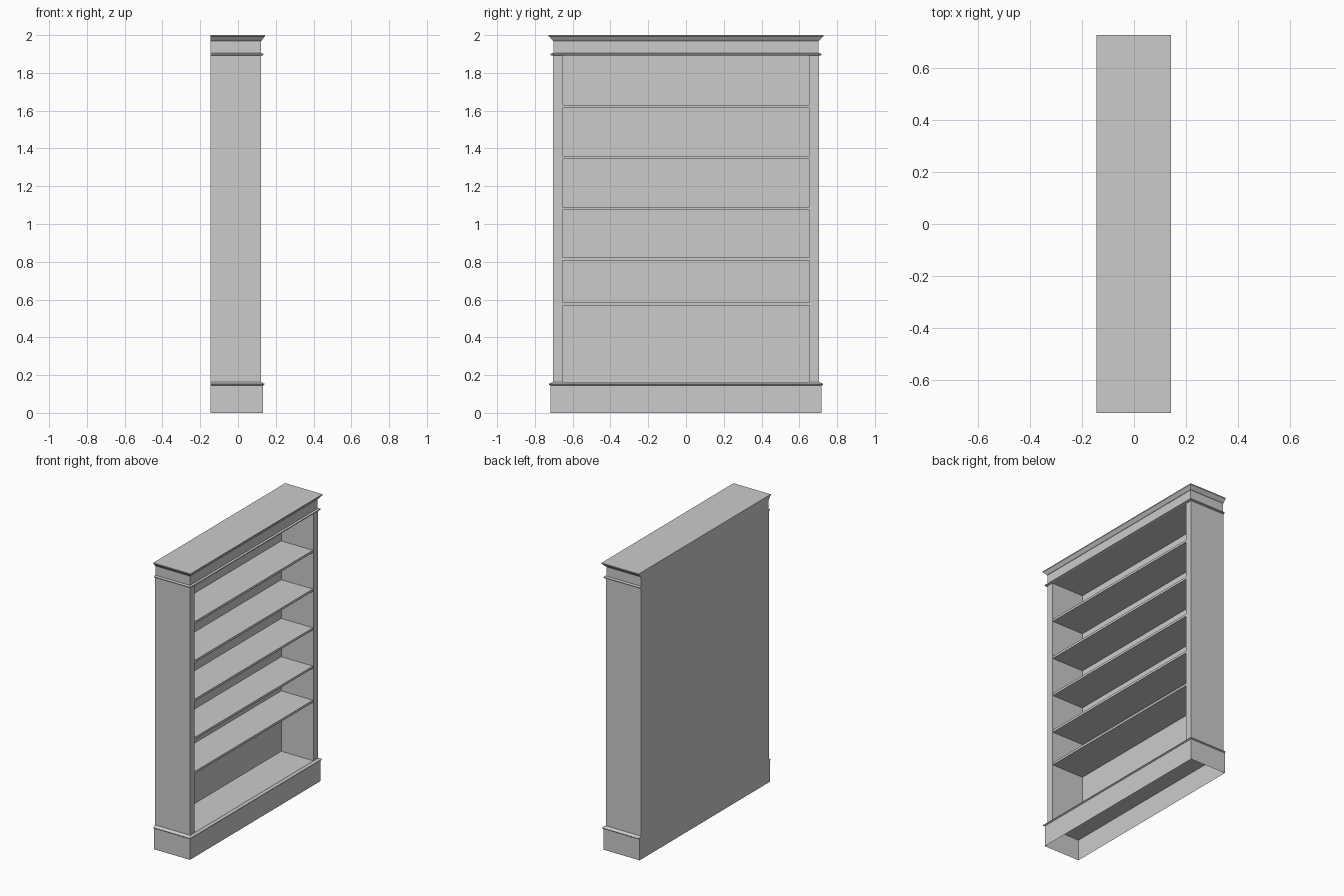
import bpy
import bmesh

# Remove the default cube
if "Cube" in bpy.data.objects:
    bpy.data.objects.remove(bpy.data.objects["Cube"], do_unlink=True)

# Single painted finish
paint = bpy.data.materials.new("light_grey_paint")
paint.use_nodes = True
GREY = (0.6, 0.6, 0.6, 1)
paint.diffuse_color = GREY
paint.node_tree.nodes["Principled BSDF"].inputs["Base Color"].default_value = GREY

BACK, FRONT, SIDE = -0.145, 0.122, 0.705   # carcass faces
INNER = 0.655                              # inner half width
FLOOR, CEILING = 0.16, 1.895
BACK_INNER = -0.125


def finish(name, bm):
    bmesh.ops.recalc_face_normals(bm, faces=bm.faces)
    mesh = bpy.data.meshes.new(name)
    bm.to_mesh(mesh)
    bm.free()
    mesh.materials.append(paint)
    obj = bpy.data.objects.new(name, mesh)
    bpy.context.collection.objects.link(obj)
    return obj


def loft(name, levels, open_bottom=False):
    """Stack rectangles (front, half width, z), all flush with the back."""
    bm = bmesh.new()
    rings = []
    for front, side, z in levels:
        corners = ((BACK, -side), (front, -side), (front, side), (BACK, side))
        rings.append([bm.verts.new((x, y, z)) for x, y in corners])
    for low, high in zip(rings, rings[1:]):
        for i in range(4):
            j = (i + 1) % 4
            bm.faces.new((low[i], low[j], high[j], high[i]))
    bm.faces.new(rings[-1])
    if not open_bottom:
        bm.faces.new(rings[0][::-1])
    return finish(name, bm)


def board(name, x0, x1, y0, y1, z0, z1):
    bm = bmesh.new()
    bmesh.ops.create_cube(bm, size=1)
    for v in bm.verts:
        v.co = (x1 if v.co.x > 0 else x0,
                y1 if v.co.y > 0 else y0,
                z1 if v.co.z > 0 else z0)
    return finish(name, bm)


# Hollow plinth, open underneath
loft("plinth", [(0.132, 0.718, 0), (0.132, 0.718, 0.148)], open_bottom=True)

# Moulding over the plinth, its top forms the cabinet floor
loft("base_moulding", [(0.134, 0.72, 0.146), (0.14, 0.726, 0.15),
                       (0.14, 0.726, 0.154), (0.131, 0.716, 0.158),
                       (0.124, 0.707, 0.164)])

# Side walls and back panel
for name, sign in (("left_wall", 1), ("right_wall", -1)):
    board(name, BACK, FRONT, *sorted((sign * INNER, sign * SIDE)), FLOOR, CEILING)
board("back_panel", BACK, BACK_INNER, -INNER, INNER, FLOOR, CEILING)

# Shelves
for i, top in enumerate((0.585, 0.823, 1.09, 1.36, 1.63)):
    board(f"shelf_{i + 1}", BACK_INNER, FRONT - 0.003, -INNER, INNER, top - 0.016, top)

# Bead below the frieze, frieze board and flared cornice
loft("frieze_bead", [(0.126, 0.709, 1.891), (0.135, 0.717, 1.894),
                     (0.135, 0.717, 1.9), (0.126, 0.709, 1.904)])
loft("frieze", [(FRONT, 0.702, 1.9), (FRONT, 0.702, 1.972)])
loft("cornice", [(0.124, 0.704, 1.97), (0.13, 0.711, 1.977),
                 (0.139, 0.722, 1.99), (0.143, 0.727, 1.994), (0.143, 0.727, 2.0)])
